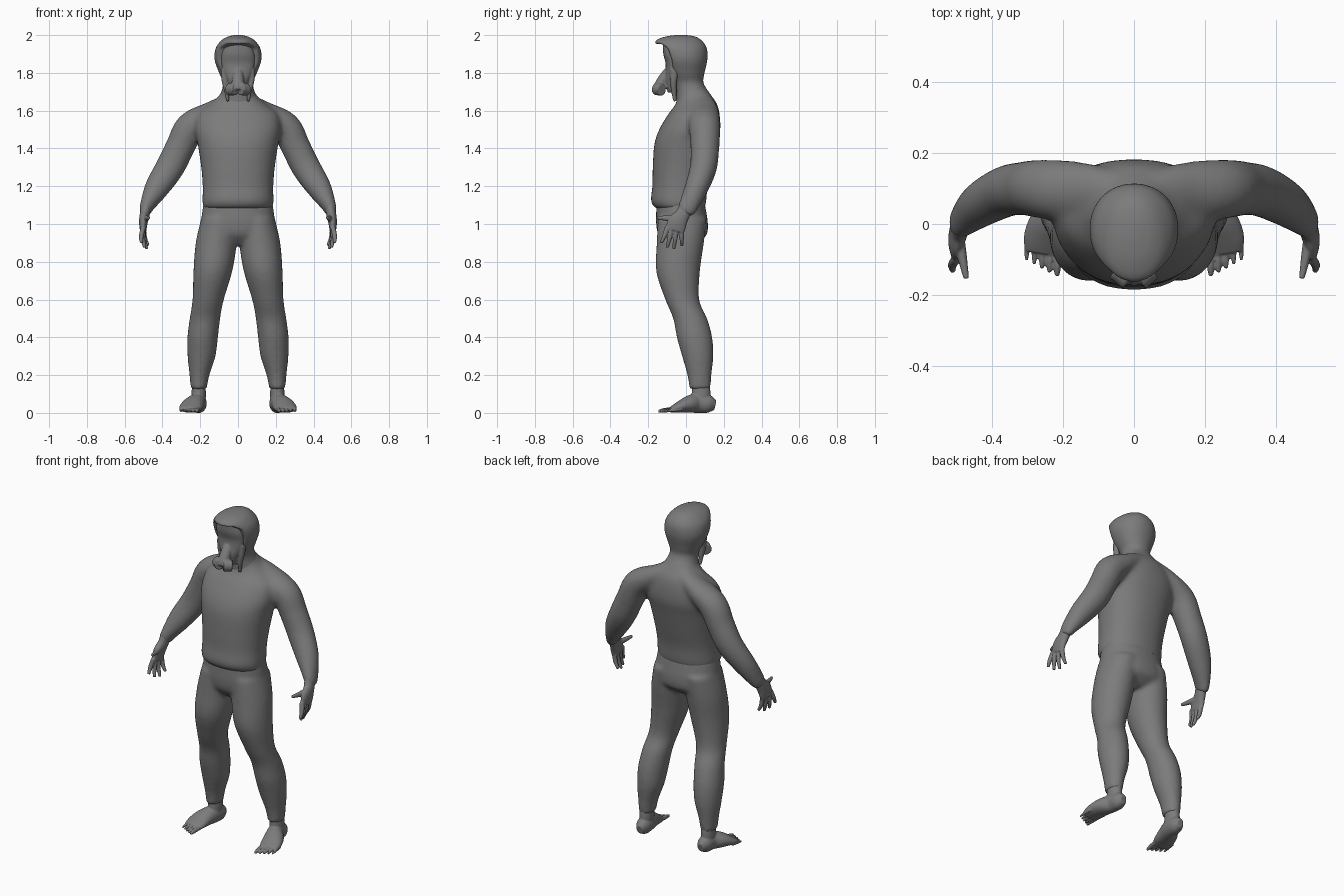
import bpy, bmesh, math
from mathutils import Vector

dark = bpy.data.materials.new("dark_grey")
dark.diffuse_color = (.2, .2, .2, 1)


def spline(rows, steps):
    """Catmull-Rom interpolation of section rows."""
    out = []
    for i in range(len(rows) - 1):
        a, b, c, d = rows[max(i - 1, 0)], rows[i], rows[i + 1], rows[min(i + 2, len(rows) - 1)]
        for k in range(steps):
            t = k / steps
            out.append([0.5 * (2 * q + (r - p) * t + (2 * p - 5 * q + 4 * r - s) * t * t
                               + (3 * q - p - 3 * r + s) * t ** 3) for p, q, r, s in zip(a, b, c, d)])
    return out + [list(rows[-1])]


def loft(bm, rows, side=1, flat=False, n=32, power=2.0, steps=5):
    """Closed tube through rows of (x, y, z, radius_u, radius_v)."""
    rows = spline(rows, steps)
    pts = [Vector((r[0] * side, r[1], r[2])) for r in rows]
    rings = []
    for i, r in enumerate(rows):
        t = Vector((0, 0, 1)) if flat else (pts[min(i + 1, len(pts) - 1)] - pts[max(i - 1, 0)]).normalized()
        u = Vector((1, 0, 0))
        u = (u - t * t.dot(u)).normalized()
        v = t.cross(u)
        ring = []
        for k in range(n):
            a = 2 * math.pi * k / n
            c, s = math.cos(a), math.sin(a)
            c = math.copysign(abs(c) ** (2 / power), c)
            s = math.copysign(abs(s) ** (2 / power), s)
            ring.append(bm.verts.new(pts[i] + u * c * r[3] + v * s * r[4]))
        rings.append(ring)
    for a, b in zip(rings, rings[1:]):
        for k in range(n):
            bm.faces.new((a[k], a[(k + 1) % n], b[(k + 1) % n], b[k]))
    bm.faces.new(rings[0])
    bm.faces.new(rings[-1])


def body_rows(profile):
    """(z, half width, front y, back y) to loft rows."""
    return [(0, (f + b) / 2, z, w, (b - f) / 2) for z, w, f, b in profile]


def make(name, bm):
    bmesh.ops.recalc_face_normals(bm, faces=bm.faces)
    me = bpy.data.meshes.new(name)
    bm.to_mesh(me)
    bm.free()
    me.materials.append(dark)
    me.polygons.foreach_set("use_smooth", [True] * len(me.polygons))
    ob = bpy.data.objects.new(name, me)
    bpy.context.collection.objects.link(ob)
    return ob


def fuse(ob, voxel, smooth):
    """Weld overlapping lofts into one smooth skin."""
    m = ob.modifiers.new("fuse", 'REMESH')
    m.mode, m.voxel_size, m.use_smooth_shade = 'VOXEL', voxel, True
    s = ob.modifiers.new("soften", 'SMOOTH')
    s.factor, s.iterations = 0.5, smooth


# Jacket: torso, and shoulders running into both sleeves
bm = bmesh.new()
loft(bm, body_rows([
    (1.08, .184, -.160, .100), (1.12, .188, -.186, .107), (1.20, .187, -.178, .115),
    (1.30, .195, -.176, .138), (1.42, .213, -.168, .165), (1.50, .228, -.142, .182),
    (1.58, .215, -.095, .178), (1.635, .15, -.055, .165), (1.68, .10, -.045, .135),
    (1.73, .075, -.05, .10)]), flat=True, n=48, power=2.2)
for s in (1, -1):
    loft(bm, [(.02, .06, 1.635, .06, .085), (.14, .085, 1.58, .066, .09),
              (.25, .098, 1.515, .08, .084),
              (.305, .10, 1.41, .078, .077), (.36, .092, 1.30, .077, .072),
              (.43, .055, 1.19, .066, .063), (.484, .01, 1.09, .038, .052),
              (.49, -.005, 1.055, .030, .042)], s)
fuse(make("jacket", bm), .011, 14)

# Trousers: pelvis and both legs
bm = bmesh.new()
loft(bm, body_rows([(1.13, .180, -.155, .095), (1.06, .190, -.158, .108), (1.0, .196, -.158, .116),
                    (.94, .19, -.145, .108), (.89, .10, -.10, .05)]), flat=True, n=48, power=2.2)
for s in (1, -1):
    loft(bm, [(.097, -.02, 1.03, .098, .13), (.115, -.03, .90, .109, .125),
              (.133, -.042, .75, .103, .116), (.158, -.02, .60, .083, .09),
              (.175, .022, .50, .081, .09), (.187, .045, .40, .081, .094),
              (.193, .062, .30, .074, .083), (.204, .071, .20, .053, .064),
              (.208, .074, .125, .042, .056)], s, flat=True)
fuse(make("trousers", bm), .011, 8)

# Feet with toes, and hands with fingers
for s, label in ((1, "left"), (-1, "right")):
    bm = bmesh.new()
    loft(bm, [(.205, .155, .04, .02, .025), (.207, .12, .047, .04, .047), (.213, .06, .052, .045, .052),
              (.235, .01, .044, .057, .044), (.25, -.04, .029, .061, .029),
              (.256, -.08, .016, .052, .016)], s)
    loft(bm, [(.208, .078, .17, .034, .044), (.208, .08, .10, .038, .05), (.21, .075, .03, .036, .05)],
         s, flat=True)
    for i in range(5):
        x, y, r = .212 + .0215 * i, -.065 + .011 * i, .0125 - .001 * i
        loft(bm, [(x, y, .018, r, r), (x + .004, y - .05, .014, r * .9, r),
                  (x + .005, y - .082, .008, r * .5, r * .6)], s, n=12)
    fuse(make(label + "_foot", bm), .004, 2)

    bm = bmesh.new()
    loft(bm, [(.486, .0, 1.09, .027, .037), (.494, -.018, 1.05, .026, .039),
              (.501, -.045, 1.01, .023, .051), (.502, -.06, .965, .017, .051)], s)
    for x, y, z, y0 in ((.511, -.132, .90, -.098), (.494, -.10, .875, -.075),
                        (.482, -.065, .868, -.05), (.475, -.022, .885, -.024)):
        loft(bm, [(.501, y0, .985, .014, .014), ((x + .505) / 2 + .004, (y0 + y) / 2, (z + .97) / 2, .013, .012),
                  (x, y, z, .008, .008)], s, n=12)
    loft(bm, [(.495, -.03, 1.03, .016, .022), (.485, -.09, 1.03, .014, .016),
              (.473, -.154, 1.034, .008, .009)], s, n=12)
    fuse(make(label + "_hand", bm), .004, 3)

# Hood, with the face opening cut away below the brim
bm = bmesh.new()
loft(bm, body_rows([
    (1.64, .115, -.05, .150), (1.70, .088, -.055, .118), (1.75, .08, -.07, .092),
    (1.80, .10, -.10, .098), (1.87, .124, -.135, .113), (1.93, .118, -.158, .11),
    (1.97, .09, -.16, .085), (1.992, .055, -.11, .05), (2.001, .015, -.05, .0)]), flat=True, n=48, power=2.1)
hood = make("hood", bm)
bm = bmesh.new()
edge = [(-.3, 1.955), (-.13, 1.953), (-.095, 1.93), (-.075, 1.87), (-.062, 1.78), (-.05, 1.66), (-.3, 1.6)]
face = bm.faces.new([bm.verts.new((-.3, y, z)) for y, z in edge])
ext = bmesh.ops.extrude_face_region(bm, geom=[face])
bmesh.ops.translate(bm, vec=(.6, 0, 0), verts=[v for v in ext["geom"] if isinstance(v, bmesh.types.BMVert)])
cutter = make("face_opening_cutter", bm)
cutter.hide_render = True
cutter.hide_set(True)
cut = hood.modifiers.new("opening", 'BOOLEAN')
cut.operation, cut.object, cut.solver = 'DIFFERENCE', cutter, 'EXACT'
fuse(hood, .007, 3)

# Breathing mask: face plate, snout, twin filters, cheek straps
bm = bmesh.new()
loft(bm, body_rows([(1.955, .075, -.122, -.03), (1.90, .088, -.120, -.03), (1.85, .088, -.108, -.03),
                    (1.80, .076, -.110, -.03), (1.75, .055, -.115, -.03), (1.695, .042, -.095, -.03)]),
     flat=True, n=32)
loft(bm, [(0, -.08, 1.82, .025, .025), (0, -.115, 1.775, .03, .028), (0, -.14, 1.73, .033, .03),
          (0, -.155, 1.705, .026, .024)])
for s in (1, -1):
    loft(bm, [(.012, -.158, 1.715, .032, .033), (.05, -.128, 1.712, .03, .033)], s, n=24)
    loft(bm, [(.078, -.06, 1.82, .014, .024), (.072, -.066, 1.76, .015, .018),
              (.060, -.064, 1.70, .012, .014), (.054, -.058, 1.65, .008, .009)], s, n=16)
fuse(make("mask", bm), .005, 2)
